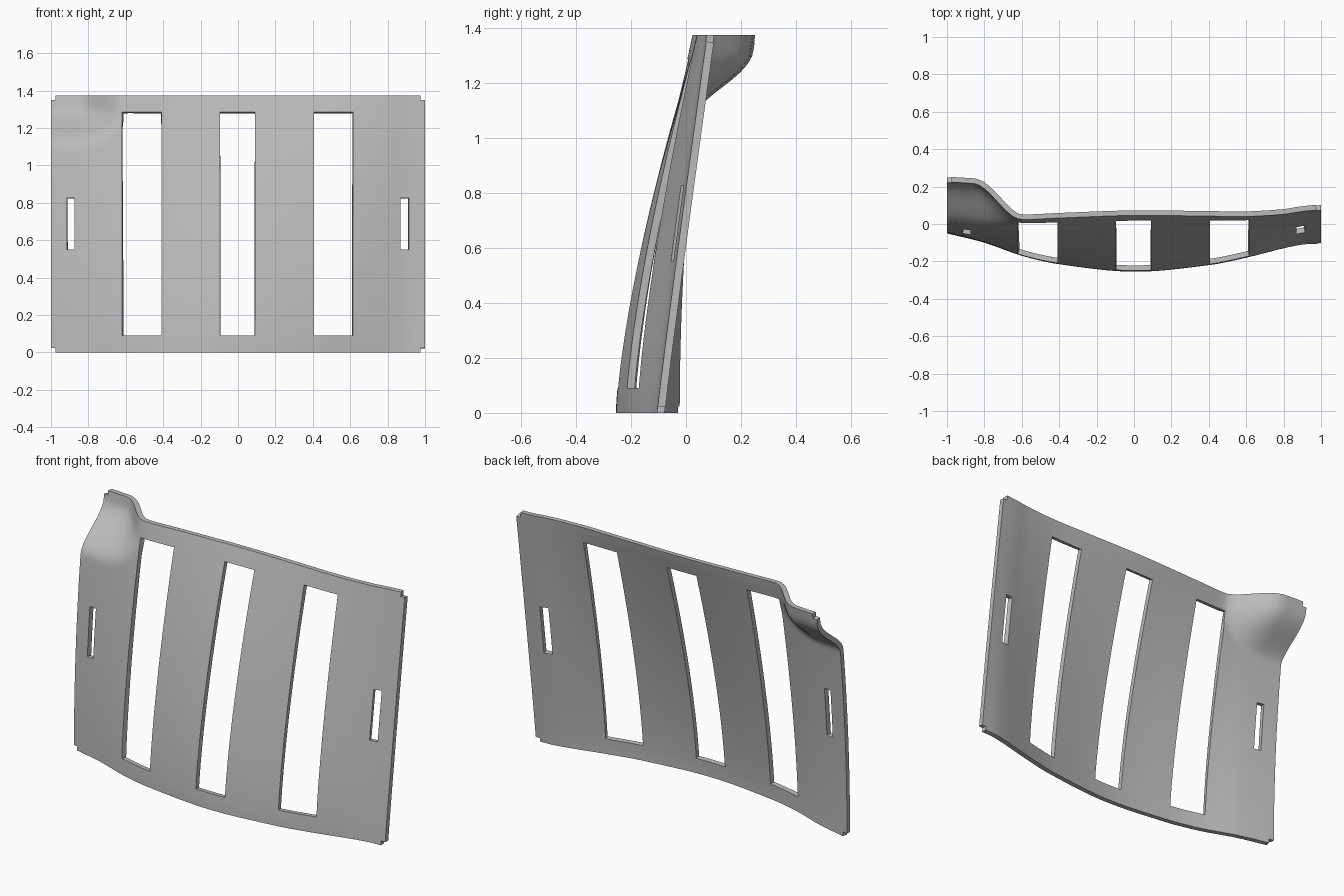
import bpy
import bmesh
import math

HEIGHT, THICK, STEP, NOTCH = 1.375, 0.028, 0.025, 0.024

# Section curves as (x, value): lower edge, upper edge, and lean exponent
LOWER = [(-1, -0.05), (-0.8, -0.1), (-0.6, -0.17), (-0.4, -0.215), (0, -0.255),
         (0.4, -0.22), (0.6, -0.18), (0.8, -0.13), (0.9, -0.11), (1, -0.105)]
UPPER = [(-1, 0.045), (-0.6, 0.024), (-0.4, 0.032), (0, 0.046), (0.4, 0.042),
         (0.6, 0.04), (0.8, 0.052), (0.9, 0.067), (1, 0.077)]
LEAN = [(-1, 2), (-0.6, 1.5), (0, 1.45), (0.6, 1.4), (1, 1.05)]

# Openings as (x0, x1, z0, z1): three tall windows, two strap slots
OPENINGS = [(-0.62, -0.41, 0.09, 1.285), (-0.095, 0.09, 0.09, 1.285),
            (0.405, 0.615, 0.09, 1.285),
            (-0.915, -0.873, 0.55, 0.827), (0.868, 0.913, 0.55, 0.827)]
# Small notches at the four corners
for x0 in (-1, 1 - NOTCH):
    for z0 in (0, HEIGHT - NOTCH):
        OPENINGS.append((x0, x0 + NOTCH, z0, z0 + NOTCH))


def curve(points, x):
    """Smooth cubic through the points."""
    def slope(i):
        a, b = points[max(i - 1, 0)], points[min(i + 1, len(points) - 1)]
        return (b[1] - a[1]) / (b[0] - a[0])
    i = 0
    while i < len(points) - 2 and x > points[i + 1][0]:
        i += 1
    (xa, ya), (xb, yb) = points[i], points[i + 1]
    w = xb - xa
    t = (x - xa) / w
    s = t * t * (3 - 2 * t)
    return (ya * (1 - s) + yb * s + w * t * (1 - t) ** 2 * slope(i)
            - w * t * t * (1 - t) * slope(i + 1))


def front_y(x, z):
    """Leaning curved sheet with a raised pocket at the upper right corner."""
    low, high = curve(LOWER, x), curve(UPPER, x)
    y = low + (high - low) * (z / HEIGHT) ** curve(LEAN, x)
    d = min(1, math.hypot(max(0, x + 0.86) / 0.26, max(0, 1.32 - z) / 0.23))
    return y + 0.18 * (1 - d * d * (3 - 2 * d))


def grid_lines(start, end, cuts):
    """Even spacing that always includes the opening edges."""
    fixed = sorted({round(c, 4) for c in cuts} | {start, end})
    lines = [start]
    for a, b in zip(fixed, fixed[1:]):
        n = max(1, round((b - a) / STEP))
        lines += [a + (b - a) * k / n for k in range(1, n + 1)]
    return lines


def is_open(x, z):
    return any(a < x < b and c < z < d for a, b, c, d in OPENINGS)


old = bpy.data.objects.get("Cube")
if old:
    bpy.data.objects.remove(old, do_unlink=True)

# Front skin
xs = grid_lines(-1, 1, [c for o in OPENINGS for c in o[:2]])
zs = grid_lines(0, HEIGHT, [c for o in OPENINGS for c in o[2:]])
bm = bmesh.new()
verts = [[bm.verts.new((x, front_y(x, z), z)) for z in zs] for x in xs]
for i in range(len(xs) - 1):
    for j in range(len(zs) - 1):
        if not is_open((xs[i] + xs[i + 1]) / 2, (zs[j] + zs[j + 1]) / 2):
            bm.faces.new((verts[i][j], verts[i + 1][j],
                          verts[i + 1][j + 1], verts[i][j + 1]))
bmesh.ops.delete(bm, geom=[v for v in bm.verts if not v.link_faces], context='VERTS')
mesh = bpy.data.meshes.new("curved_panel")
bm.to_mesh(mesh)
bm.free()

panel = bpy.data.objects.new("curved_panel", mesh)
bpy.context.collection.objects.link(panel)
bpy.ops.object.select_all(action='DESELECT')
panel.select_set(True)
bpy.context.view_layer.objects.active = panel

# Thickness towards the back
solid = panel.modifiers.new("thickness", 'SOLIDIFY')
solid.thickness = THICK
solid.offset = -1
bpy.ops.object.modifier_apply(modifier=solid.name)

# Square up the outer rim
for v in panel.data.vertices:
    if v.co.z < 0.01:
        v.co.z = 0
    elif v.co.z > HEIGHT - 0.01:
        v.co.z = HEIGHT
    if abs(v.co.x) > 0.99:
        v.co.x = math.copysign(1, v.co.x)

# Plain grey finish
grey = bpy.data.materials.new("light_grey")
grey.use_nodes = True
colour = (0.5, 0.5, 0.5, 1)
grey.diffuse_color = colour
grey.node_tree.nodes["Principled BSDF"].inputs["Base Color"].default_value = colour
panel.data.materials.append(grey)
bpy.ops.object.shade_smooth_by_angle(angle=math.radians(35))
